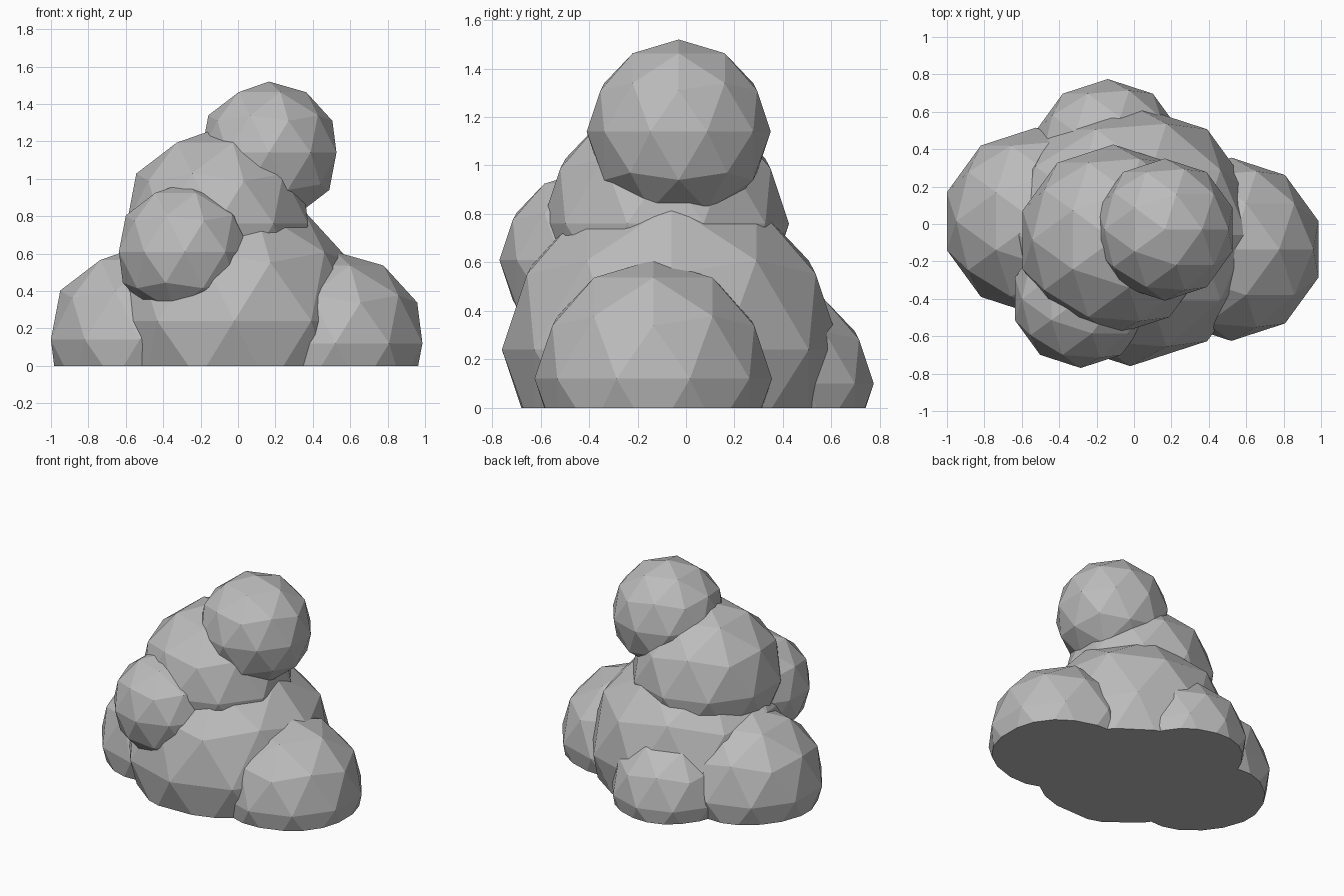
import bpy, bmesh
from mathutils import Vector

cube = bpy.data.objects.get("Cube")
if cube:
    bpy.data.objects.remove(cube, do_unlink=True)

stone = bpy.data.materials.new("plain_grey")
stone.use_nodes = True
grey = (0.5, 0.5, 0.5, 1)
stone.diffuse_color = grey
stone.node_tree.nodes["Principled BSDF"].inputs["Base Color"].default_value = grey


def lump(name, centre, radius):
    """Low-poly ball, sliced flat and capped where it meets the ground."""
    bm = bmesh.new()
    bmesh.ops.create_icosphere(bm, subdivisions=2, radius=radius)
    bmesh.ops.translate(bm, verts=bm.verts, vec=Vector(centre))
    cut = bmesh.ops.bisect_plane(bm, geom=bm.verts[:] + bm.edges[:] + bm.faces[:],
                                 plane_co=(0, 0, 0), plane_no=(0, 0, -1), clear_outer=True)
    rim = [e for e in cut["geom_cut"] if isinstance(e, bmesh.types.BMEdge)]
    if rim:
        bmesh.ops.holes_fill(bm, edges=rim, sides=0)
    bmesh.ops.recalc_face_normals(bm, faces=bm.faces)
    mesh = bpy.data.meshes.new(name)
    bm.to_mesh(mesh)
    bm.free()
    mesh.materials.append(stone)
    obj = bpy.data.objects.new(name, mesh)
    bpy.context.collection.objects.link(obj)
    return obj


# Large central lump, then the lumps heaped around and on top of it
mound = lump("lumpy_mound", (-0.02, -0.06, 0.24), 0.70)
lumps = [
    lump("left_lump", (0.52, -0.135, 0.12), 0.49),
    lump("right_lump", (-0.525, 0.015, 0.14), 0.50),
    lump("back_lump", (-0.14, 0.365, 0.10), 0.41),
    lump("upper_lump", (-0.11, -0.085, 0.76), 0.51),
    lump("front_lump", (-0.285, -0.40, 0.61), 0.37),
    lump("top_lump", (0.165, -0.03, 1.14), 0.38),
]

# Fuse everything into one solid
bpy.context.view_layer.objects.active = mound
for part in lumps:
    fuse = mound.modifiers.new("fuse_" + part.name, "BOOLEAN")
    fuse.operation = "UNION"
    fuse.solver = "EXACT"
    fuse.object = part
    bpy.ops.object.modifier_apply(modifier=fuse.name)
    bpy.data.objects.remove(part, do_unlink=True)
